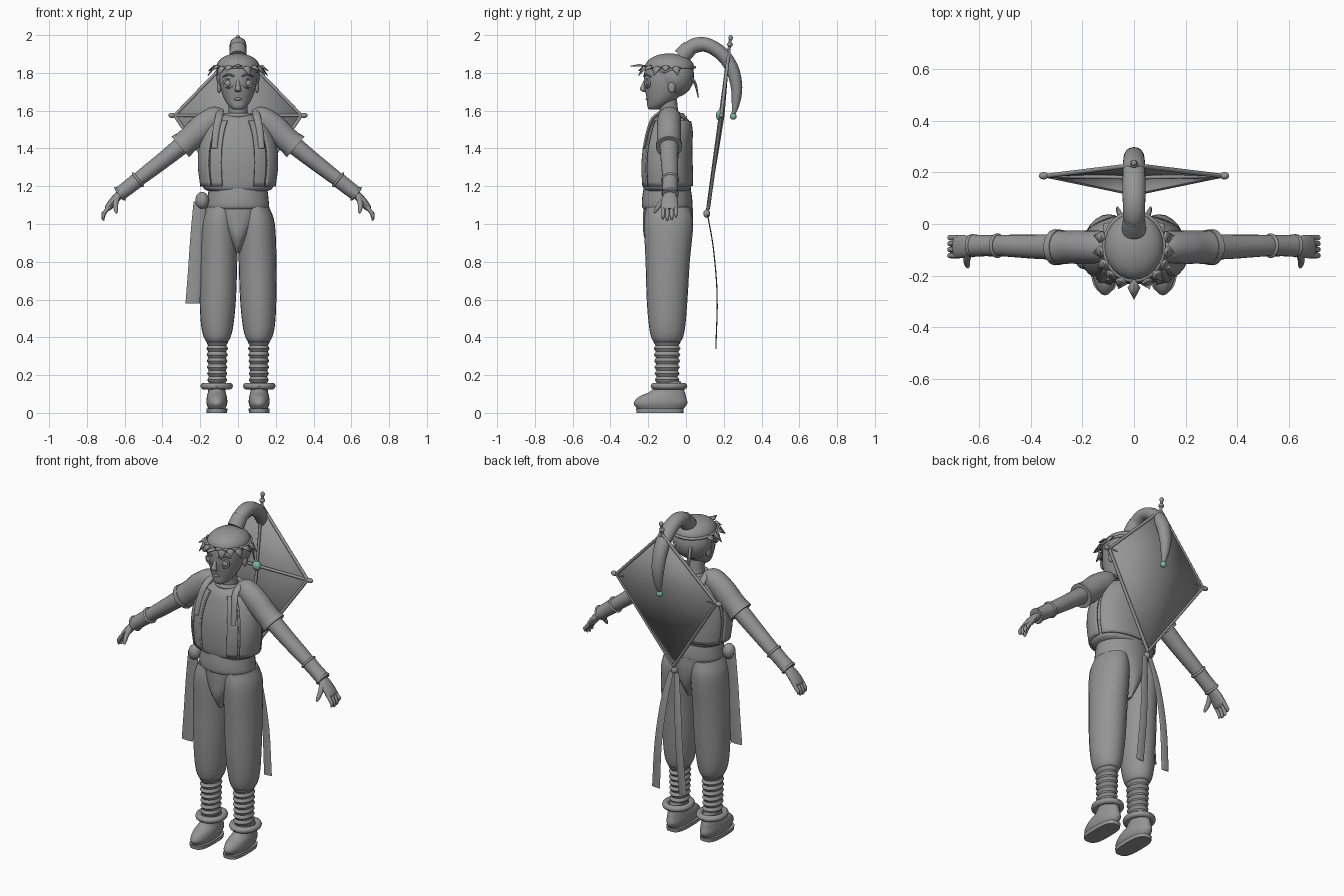
import bpy, bmesh, math
from mathutils import Vector, Matrix

if "Cube" in bpy.data.objects:
    bpy.data.objects.remove(bpy.data.objects["Cube"], do_unlink=True)


def material(name, rgb):
    m = bpy.data.materials.new(name)
    m.use_nodes = True
    m.diffuse_color = (*rgb, 1)
    m.node_tree.nodes["Principled BSDF"].inputs["Base Color"].default_value = (*rgb, 1)
    return m


GREY = material("plain grey", (0.3, 0.3, 0.305))
GREEN = material("sea green", (0.2, 0.48, 0.37))
made = []


def finish(name, bm, mat=GREY, mirror=False, thick=0):
    bmesh.ops.recalc_face_normals(bm, faces=bm.faces)
    me = bpy.data.meshes.new(name)
    bm.to_mesh(me)
    bm.free()
    me.materials.append(mat)
    ob = bpy.data.objects.new(name, me)
    bpy.context.collection.objects.link(ob)
    if thick:
        mod = ob.modifiers.new("thickness", "SOLIDIFY")
        mod.thickness, mod.offset = thick, 0
    if mirror:
        ob.modifiers.new("mirror", "MIRROR")
    made.append(ob)
    return ob


def smooth_path(pts, steps):
    p = [Vector(q) for q in pts]
    p = [p[0] * 2 - p[1]] + p + [p[-1] * 2 - p[-2]]
    out = []
    for i in range(1, len(p) - 2):
        a, b, c, d = p[i - 1:i + 3]
        for k in range(steps):
            t = k / steps
            out.append((b * 2 + (c - a) * t + (a * 2 - b * 5 + c * 4 - d) * t * t
                        + (b * 3 - a - c * 3 + d) * t ** 3) * 0.5)
    return out + [p[-2]]


def tube(name, pts, side=(1, 0, 0), axis=None, n=24, steps=4, power=2, arc=None, grow=0, **kw):
    """Skin oval rings (x, y, z, side radius, other radius); arc gives an open shell."""
    rings = smooth_path(pts, steps)
    bm = bmesh.new()
    rows = []
    for i, r in enumerate(rings):
        c = Vector(r[:3])
        d = Vector(axis) if axis else Vector(rings[min(i + 1, len(rings) - 1)][:3]) - Vector(rings[max(i - 1, 0)][:3])
        b = d.cross(Vector(side)).normalized()
        s = b.cross(d).normalized()
        a0, a1 = [math.radians(v) for v in (arc or (0, 360))]
        row = []
        for k in range(n + (1 if arc else 0)):
            a = a0 + (a1 - a0) * k / n
            u, v = [math.copysign(abs(f) ** (2 / power), f) for f in (math.cos(a), math.sin(a))]
            row.append(bm.verts.new(c + s * u * max(r[3] + grow, .001) + b * v * max(r[4] + grow, .001)))
        rows.append(row)
    for r0, r1 in zip(rows, rows[1:]):
        for k in range(n):
            j = (k + 1) % len(r0)
            bm.faces.new((r0[k], r0[j], r1[j], r1[k]))
    if not arc:
        bm.faces.new(rows[0])
        bm.faces.new(rows[-1])
    return finish(name, bm, **kw)


def rod(name, a, b, r, **kw):
    return tube(name, [(*a, r, r), (*b, r, r)], side=(.1, 1, .3), n=10, steps=1, **kw)


def ball(name, loc, radii, **kw):
    bm = bmesh.new()
    m = Matrix.Translation(loc) @ Matrix.Diagonal((*radii, 1))
    bmesh.ops.create_uvsphere(bm, u_segments=24, v_segments=14, radius=1, matrix=m)
    return finish(name, bm, **kw)


def ring(name, loc, radius, minor, rot=None, stretch=(1, 1, 1), **kw):
    pts = [(radius * math.cos(t * math.pi / 16), radius * math.sin(t * math.pi / 16)) for t in range(32)]
    bm = bmesh.new()
    rows = [[bm.verts.new((x + x / radius * minor * math.cos(a), y + y / radius * minor * math.cos(a),
             minor * math.sin(a))) for a in [q * math.pi / 5 for q in range(10)]] for x, y in pts]
    for i in range(32):
        for k in range(10):
            r0, r1, j = rows[i], rows[(i + 1) % 32], (k + 1) % 10
            bm.faces.new((r0[k], r0[j], r1[j], r1[k]))
    bm.transform(Matrix.Translation(loc) @ (rot or Matrix()) @ Matrix.Diagonal((*stretch, 1)))
    return finish(name, bm, **kw)


UP = (0, 0, 1)

# Trousers, hips and sash
tube("trouser_leg", [(.085, -.095, 1.09, .08, .115), (.098, -.092, 1, .097, .13), (.104, -.097, .8, .1, .117),
                     (.107, -.1, .6, .096, .108), (.11, -.1, .46, .085, .096), (.11, -.1, .39, .066, .08),
                     (.11, -.1, .365, .04, .05)], axis=UP, mirror=True)
tube("hips", [(0, -.1, .85, .012, .08), (0, -.1, .93, .06, .122), (0, -.095, 1.02, .12, .132),
              (0, -.095, 1.1, .16, .13)], axis=UP)
tube("waist_sash", [(0, -.1, 1.075, .145, .118), (0, -.1, 1.09, .164, .132), (0, -.1, 1.13, .162, .133),
                    (0, -.1, 1.19, .155, .125)], axis=UP, n=32)
ball("sash_knot", (-.19, -.14, 1.125), (.036, .036, .045))
tube("sash_tail", [(-.2, -.14, 1.12, .035, .008), (-.215, -.14, .95, .036, .008), (-.228, -.14, .75, .037, .008),
                   (-.24, -.14, .58, .038, .008)], axis=UP, n=12)

# Shin wraps, anklets and shoes
tube("shin_wraps", [(.11, -.1, .39 - .0165 * i, (.058 if i % 2 else .049) - .0004 * i,
                     (.073 if i % 2 else .062) - .0006 * i) for i in range(15)], axis=UP, steps=2, mirror=True)
ring("anklet", (.113, -.09, .142), .068, .018, stretch=(1, 1.13, 1), mirror=True)
tube("shoe", [(.112, -.135, .02, .044, .12), (.112, -.135, .05, .055, .142), (.112, -.125, .085, .053, .125),
              (.112, -.098, .115, .046, .09), (.112, -.09, .17, .042, .06)], axis=UP, mirror=True)
tube("sole", [(.112, -.138, 0, .054, .124), (.112, -.138, .022, .056, .126)],
     axis=UP, steps=1, power=3, mirror=True)

# Torso and vest panels
TORSO = [(0, -.1, 1.175, .16, .115), (0, -.1, 1.2, .188, .128), (0, -.103, 1.3, .2, .13),
         (0, -.1, 1.4, .195, .125), (0, -.088, 1.49, .165, .115), (0, -.082, 1.545, .125, .1),
         (0, -.082, 1.58, .08, .065)]
tube("torso", TORSO, axis=UP, n=40, power=2.3)
for name, arc in (("vest_front_panel", (-68, -48)), ("vest_side_panel", (-44, 10))):
    tube(name, TORSO[1:6], axis=UP, n=14, power=2.3, arc=arc, grow=.006, thick=.012, mirror=True)
tube("vest_back", TORSO[1:6], axis=UP, n=30, power=2.3, arc=(18, 162), grow=.004, thick=.01)
tube("shoulder_strap", [(.125, -.222, 1.4, .016, .008), (.115, -.2, 1.5, .018, .008), (.1, -.165, 1.57, .02, .01),
                        (.095, -.08, 1.6, .02, .01), (.1, 0, 1.56, .02, .01)], n=12, mirror=True)
ring("collar", (0, -.085, 1.575), .066, .013, mirror=False)
tube("neck", [(0, -.085, 1.53, .06, .06), (0, -.09, 1.59, .05, .05), (0, -.1, 1.66, .05, .052)], axis=UP)

# Arms
ARM = (0, 1, 0)
tube("sleeve", [(.075, -.088, 1.58, .035, .03), (.12, -.088, 1.565, .06, .06), (.19, -.09, 1.51, .064, .07),
                (.25, -.09, 1.455, .064, .066), (.3, -.09, 1.412, .066, .067)], side=ARM, mirror=True)
tube("sleeve_hem", [(.285, -.09, 1.425, .068, .069), (.305, -.09, 1.408, .07, .072)],
     side=ARM, steps=1, mirror=True)
tube("arm", [(.22, -.09, 1.48, .052, .052), (.38, -.088, 1.35, .047, .044), (.5, -.084, 1.257, .042, .039),
             (.625, -.084, 1.16, .035, .03)], side=ARM, mirror=True)
tube("cuff", [(.53, -.084, 1.234, .042, .041), (.58, -.084, 1.195, .041, .039), (.632, -.084, 1.155, .044, .038)],
     side=ARM, mirror=True)
for name, t in (("upper_bangle", 0), ("wrist_bangle", .095)):
    ring(name, (.53 + t, -.084, 1.234 - t * .78), .041 - t * .03, .007,
         rot=Matrix.Rotation(math.radians(128), 4, "Y"), mirror=True)
tube("palm", [(.61, -.084, 1.17, .028, .022), (.65, -.086, 1.132, .042, .022), (.685, -.088, 1.09, .045, .019),
              (.695, -.088, 1.075, .036, .012)], side=ARM, n=16, mirror=True)
for i, name in enumerate(("index", "middle", "ring", "little")):
    y, dz = -.122 + .023 * i, (.008, 0, .004, .018)[i]
    tube(name + "_finger", [(.68, y, 1.095, .011, .012), (.705, y, 1.062, .011, .011),
                            (.714, y, 1.035 + dz, .01, .01), (.71, y, 1.018 + dz, .005, .005)],
         side=ARM, n=10, mirror=True)
tube("thumb", [(.64, -.11, 1.14, .016, .016), (.648, -.137, 1.105, .014, .014), (.646, -.158, 1.075, .011, .011),
               (.643, -.168, 1.058, .005, .005)], n=10, mirror=True)

# Head and face
tube("head", [(0, -.17, 1.605, .022, .022), (0, -.157, 1.62, .043, .047), (0, -.132, 1.655, .07, .075),
              (0, -.112, 1.71, .09, .105), (0, -.103, 1.77, .1, .12), (0, -.095, 1.84, .095, .115),
              (0, -.09, 1.88, .05, .06)], axis=UP, n=32)
tube("nose", [(0, -.212, 1.765, .009, .008), (0, -.226, 1.73, .012, .013), (0, -.23, 1.71, .017, .014),
              (0, -.214, 1.698, .012, .008)], axis=UP, n=12)
ball("lips", (0, -.2, 1.662), (.022, .014, .009))
ball("eye", (.05, -.198, 1.745), (.022, .014, .018), mirror=True)
ring("eyelid", (.05, -.203, 1.745), .026, .006, rot=Matrix.Rotation(math.radians(20), 4, "Z")
     @ Matrix.Rotation(math.pi / 2, 4, "X"), stretch=(1, .85, 1), mirror=True)
tube("brow", [(.02, -.222, 1.782, .005, .005), (.05, -.214, 1.792, .006, .006), (.08, -.185, 1.78, .004, .004)],
     side=UP, n=8, mirror=True)
ball("ear", (.1, -.075, 1.725), (.012, .02, .032), mirror=True)

# Hair, wreath and ponytail
ball("hair_back", (0, -.062, 1.785), (.116, .105, .115))
ball("hair_crown", (0, -.087, 1.83), (.115, .13, .073))
tube("hair_lock", [(.05, .025, 1.78, .01, .008), (.06, .05, 1.74, .01, .007), (.065, .065, 1.67, .003, .003)],
     n=8, mirror=True)
ring("wreath_band", (0, -.087, 1.83), .116, .008, stretch=(1, 1.13, 1))
bm = bmesh.new()
for i, deg in enumerate((-90, -68, -112, -48, -132, -28, -152, -8, -172, 14, 166)):
    a = math.radians(deg)
    out, along = Vector((math.cos(a), math.sin(a), 0)), Vector((-math.sin(a), math.cos(a), 0))
    base = Vector((.106 * out.x, -.087 + .122 * out.y, 1.835))
    length, drop = (.085, 0) if i == 0 else (.055, -.05 if i % 4 < 2 else -.025)
    mid = base + out * length * .45 + Vector((0, 0, drop * .2))
    tip = base + out * length + Vector((0, 0, drop))
    v = [bm.verts.new(p) for p in (base, mid + along * .024, tip, mid - along * .024, mid + Vector((0, 0, .01)))]
    for k in range(4):
        bm.faces.new((v[k], v[(k + 1) % 4], v[4]))
finish("wreath_leaves", bm, thick=.005)
tube("hair_tie", [(0, -.025, 1.885, .046, .046), (0, 0, 1.912, .045, .045), (0, .022, 1.935, .042, .042)], n=20)
tube("ponytail", [(0, -.01, 1.9, .036, .036), (0, .04, 1.942, .042, .04), (0, .11, 1.948, .044, .038),
                  (0, .19, 1.9, .044, .037), (0, .245, 1.82, .042, .035), (0, .268, 1.72, .036, .03),
                  (0, .262, 1.63, .022, .02), (0, .245, 1.56, .004, .004)])

# Kite with frame, finials, beads and streamers
TOP, BOTTOM = Vector((0, .228, 1.92)), Vector((0, .118, 1.08))
LEFT, RIGHT, MIDDLE = Vector((.335, .187, 1.575)), Vector((-.335, .187, 1.575)), Vector((0, .2, 1.575))
bm = bmesh.new()
v = [bm.verts.new(p) for p in (TOP, LEFT, BOTTOM, RIGHT, MIDDLE)]
for k in range(4):
    bm.faces.new((v[k], v[(k + 1) % 4], v[4]))
finish("kite_sail", bm, thick=.008)
rod("kite_spine", (0, .236, 1.985), (0, .11, 1.045), .008)
rod("kite_crossbar", (0, .18, 1.575), (.36, .187, 1.575), .008, mirror=True)
rod("kite_upper_edge", TOP, LEFT, .009, mirror=True)
rod("kite_lower_edge", BOTTOM, LEFT, .009, mirror=True)
ball("crossbar_finial", (.35, .187, 1.575), (.019, .014, .014), mirror=True)
ball("top_finial", (0, .236, 1.985), (.012, .012, .015))
ball("top_bead", (0, .232, 1.95), (.016, .016, .012))
ball("bottom_finial", (0, .11, 1.055), (.018, .018, .022))
ball("front_bead", (0, .178, 1.575), (.027, .02, .027), mat=GREEN)
ball("tip_bead", (0, .25, 1.57), (.018, .018, .018), mat=GREEN)
tube("streamer", [(.018, .115, 1.045, .016, .003), (.045, .145, .87, .022, .003), (.07, .165, .62, .024, .003),
                  (.09, .158, .34, .026, .003)], n=8, mirror=True)

# Smooth shading with sharp edges kept
bpy.ops.object.select_all(action="DESELECT")
for ob in made:
    ob.select_set(True)
bpy.context.view_layer.objects.active = made[0]
bpy.ops.object.shade_smooth_by_angle(angle=math.radians(40))
